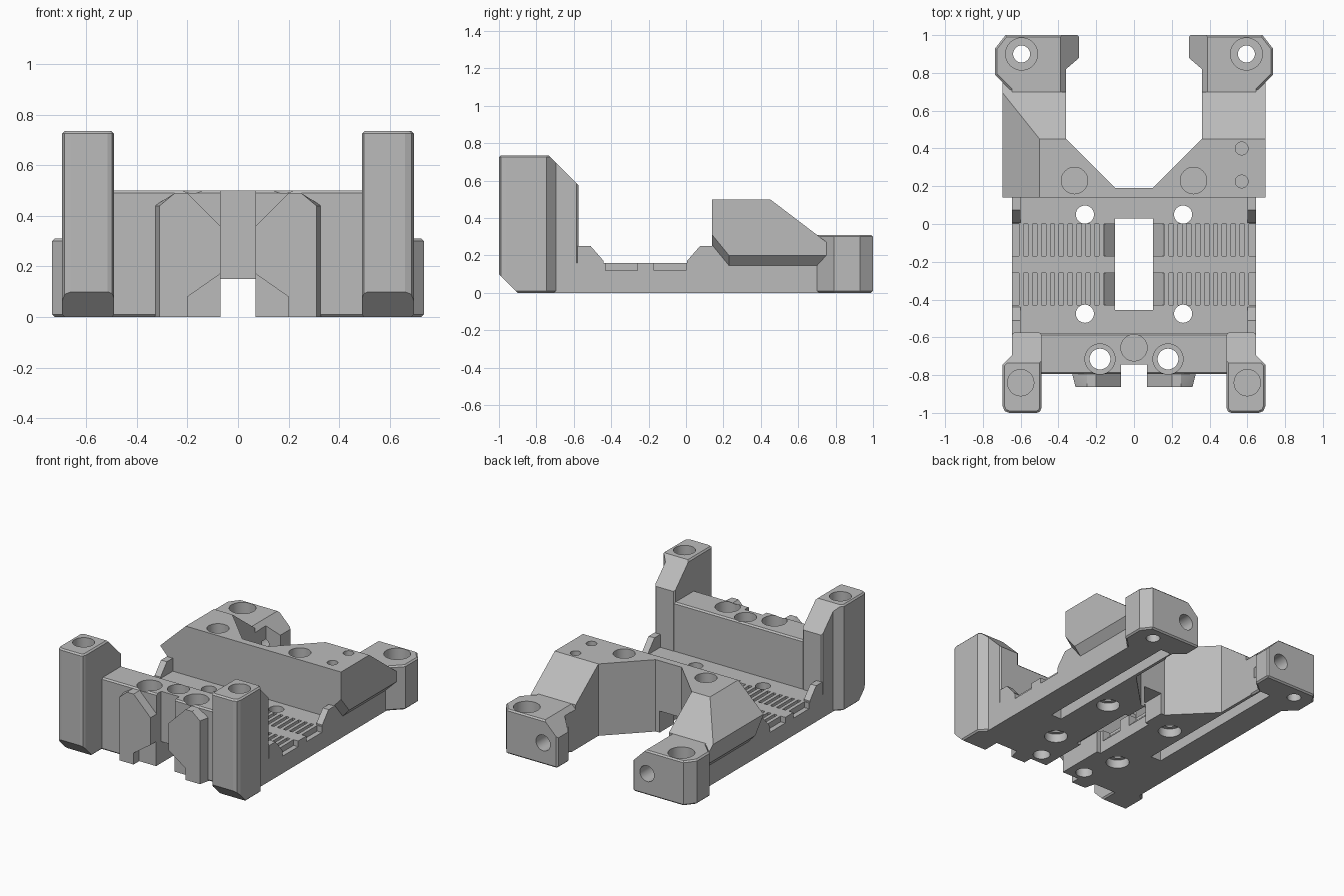
import bpy, bmesh, math
from mathutils import Vector

cube = bpy.data.objects.get("Cube")
if cube:
    bpy.data.objects.remove(cube, do_unlink=True)

scene = bpy.context.scene
grey = bpy.data.materials.new("plain grey")
grey.use_nodes = True
COLOUR = (0.5, 0.5, 0.5, 1)
grey.diffuse_color = COLOUR
grey.node_tree.nodes["Principled BSDF"].inputs["Base Color"].default_value = COLOUR

cutters = bpy.data.collections.new("cutters")
scene.collection.children.link(cutters)
parts = []


def add(name, bm, cut):
    bmesh.ops.recalc_face_normals(bm, faces=bm.faces)
    mesh = bpy.data.meshes.new(name)
    bm.to_mesh(mesh)
    bm.free()
    mesh.materials.append(grey)
    ob = bpy.data.objects.new(name, mesh)
    if cut:
        ob.hide_render = True
        cutters.objects.link(ob)
    else:
        scene.collection.objects.link(ob)
        parts.append(ob)
    return ob


def extrude(bm, pts, axis, a, b):
    """Extrude a 2D outline along an axis from a to b."""
    place = {"x": lambda u, v, w: (w, u, v),
             "y": lambda u, v, w: (u, w, v),
             "z": lambda u, v, w: (u, v, w)}[axis]
    ends = [[bm.verts.new(place(u, v, w)) for u, v in pts] for w in (a, b)]
    bm.faces.new(ends[0])
    bm.faces.new(ends[1])
    n = len(pts)
    for i in range(n):
        j = (i + 1) % n
        bm.faces.new((ends[0][i], ends[0][j], ends[1][j], ends[1][i]))


def prism(name, pts, axis, a, b, cut=False, edge=0):
    bm = bmesh.new()
    extrude(bm, pts, axis, a, b)
    ob = add(name, bm, cut)
    if edge:
        mod = ob.modifiers.new("edge", "BEVEL")
        mod.width, mod.segments = edge, 1
        mod.limit_method, mod.angle_limit = "ANGLE", math.radians(60)
    return ob


def rect(x0, x1, y0, y1):
    return [(x0, y0), (x1, y0), (x1, y1), (x0, y1)]


def flip(pts, s):
    return [(s * p[0], *p[1:]) for p in pts]


def hull(name, pts):
    bm = bmesh.new()
    for p in pts:
        bm.verts.new(p)
    bmesh.ops.convex_hull(bm, input=bm.verts)
    bmesh.ops.dissolve_limit(bm, angle_limit=0.01, verts=bm.verts, edges=bm.edges)
    return add(name, bm, False)


def hole(u, v, r, a, b, axis="z", sides=32):
    ring = [(u + r * math.cos(t * math.tau / sides), v + r * math.sin(t * math.tau / sides))
            for t in range(sides)]
    prism("hole_cutter", ring, axis, a, b, cut=True)


# Base plate, front wall and rear block
prism("base_plate", rect(-0.645, 0.645, -0.72, 0.3), "z", 0, 0.16)
prism("front_wall", rect(-0.52, 0.52, -0.795, -0.578), "z", 0, 0.5, edge=0.01)
prism("rear_block", [(0.14, 0), (0.14, 0.5), (0.45, 0.5), (0.7, 0.31), (0.75, 0.31), (0.75, 0)],
      "x", -0.645, 0.645)

for s, side in ((1, "left"), (-1, "right")):
    # Tall front posts
    prism(side + "_front_post", flip(
        [(0.49, -0.975), (0.498, -0.993), (0.515, -1), (0.66, -1), (0.685, -0.99), (0.695, -0.965),
         (0.695, -0.745), (0.645, -0.695), (0.645, -0.575), (0.49, -0.575)], s),
        "z", 0, 0.735, edge=0.01)
    # Screw bosses on the front wall
    face = [(0.07, 0), (0.31, 0), (0.31, 0.44), (0.25, 0.49), (0.2, 0.49), (0.07, 0.36)]
    boss = [(x, -0.862, z) for x, z in face]
    boss += [(x + (0.02 if x > 0.3 else 0), -0.78, z) for x, z in face]
    hull(side + "_screw_boss", flip(boss, s))
    # Rear feet
    prism(side + "_rear_foot", flip(
        [(0.36, 0.69), (0.36, 0.82), (0.29, 0.88), (0.29, 1), (0.68, 1), (0.735, 0.93),
         (0.735, 0.79), (0.645, 0.7)], s), "z", 0, 0.31, edge=0.01)
    # Overhanging flank of the rear block
    inner = [(0.14, 0.25), (0.23, 0.14), (0.7, 0.14), (0.14, 0.5), (0.45, 0.5), (0.75, 0.272)]
    outer = [(0.14, 0.31), (0.23, 0.2), (0.75, 0.2), (0.14, 0.5), (0.45, 0.5), (0.75, 0.272)]
    hull(side + "_flank", flip([(0.64, y, z) for y, z in inner]
                               + [(0.695, y, z) for y, z in outer], s))
    # Small side tabs beside the belt bed
    tab = [(-0.58, 0.1), (-0.58, 0.25), (-0.51, 0.25), (-0.44, 0.17), (-0.44, 0.1)]
    for end, outline in (("front", tab), ("rear", [(-0.435 - y, z) for y, z in tab])):
        prism(f"{side}_{end}_tab", outline, "x", s * 0.6, s * 0.645)

    # Belt teeth grooves, with ramps at the inner end and a step at the outer end
    bm = bmesh.new()
    for y0, y1 in ((-0.43, -0.26), (-0.17, 0)):
        for i in range(9):
            x = 0.185 + 0.047 * i
            extrude(bm, flip(rect(x, x + 0.023, 0.12, 0.3), s), "y", y0, y1)
        extrude(bm, flip(rect(0.61, 0.7, 0.12, 0.155 + 0.045), s), "y", y0, y1)
        extrude(bm, flip([(0.08, 0.06), (0.16, 0.14), (0.16, 0.3), (0.08, 0.3)], s), "y", y0, y1)
    add("belt_groove_cutter", bm, True)

    # Notches, chamfers and the underside slots
    prism("boss_notch", flip([(0.05, -0.1), (0.2, -0.1), (0.2, 0.08), (0.05, 0.185)], s),
          "y", -0.9, -0.8, cut=True)
    prism("foot_chamfer", flip([(0.25, 0.17), (0.45, 0.37), (0.25, 0.37)], s),
          "y", 0.7, 1.1, cut=True)
    prism("underside_slot", rect(s * 0.38, s * 0.46, -0.28, 0.82), "z", -0.1, 0.1, cut=True)

    # Holes
    hole(s * 0.6, -0.84, 0.07, 0.45, 0.9)
    hole(s * 0.18, -0.715, 0.08, 0.4, 0.6)
    hole(s * 0.18, -0.715, 0.055, -0.1, 0.45)
    for y in (0.05, -0.475):
        hole(s * 0.26, y, 0.048, -0.1, 0.3)
        hole(s * 0.26, y, 0.075, -0.1, 0.06)
    hole(s * 0.315, 0.23, 0.07, 0.35, 0.6)
    hole(s * 0.595, 0.9, 0.085, 0.2, 0.4)
    hole(s * 0.595, 0.9, 0.045, -0.1, 0.25)
    hole(s * 0.4, 0.15, 0.055, 0.78, 1.1, axis="y")

hole(0, -0.655, 0.07, 0.35, 0.6)
for y in (0.4, 0.225):
    hole(0.57, y, 0.034, 0.35, 0.6)

# Central openings
prism("centre_channel", rect(-0.07, 0.07, -0.1, 0.15), "y", -1.1, 0.3, cut=True)
prism("centre_window", rect(-0.1, 0.1, -0.455, 0.03), "z", -0.2, 0.32, cut=True)
prism("front_recess", rect(-0.07, 0.07, -0.95, -0.745), "z", -0.1, 0.8, cut=True)
prism("rear_mouth", [(-0.359, 0.45), (-0.1, 0.19), (0.1, 0.19), (0.359, 0.45),
                     (0.359, 0.81), (-0.359, 0.81)], "z", -0.1, 0.8, cut=True)

# Post slopes and the single sloping shoulder
prism("post_toe_cutter", [(-1.1, 0.2), (-0.8, -0.1), (-1.1, -0.1)], "x", -0.9, 0.9, cut=True)
prism("post_back_cutter", [(-0.86, 0.86), (-0.5, 0.5), (-0.5, 0.86)], "x", -0.9, 0.9, cut=True)
prism("shoulder_cutter", [(-0.8, 0.215), (-0.3, 0.69), (-0.8, 0.69)], "y", 0.1, 0.7, cut=True)

# Cut every part, then drop the cutters
for ob in parts:
    mod = ob.modifiers.new("cuts", "BOOLEAN")
    mod.operand_type, mod.collection = "COLLECTION", cutters
    mod.operation, mod.solver = "DIFFERENCE", "EXACT"
bpy.context.view_layer.update()
graph = bpy.context.evaluated_depsgraph_get()
baked = [bpy.data.meshes.new_from_object(ob.evaluated_get(graph)) for ob in parts]
for ob, mesh in zip(parts, baked):
    ob.modifiers.clear()
    ob.data = mesh
    mesh.materials.clear()
    mesh.materials.append(grey)
    for poly in mesh.polygons:
        poly.material_index = 0
for ob in list(cutters.objects):
    bpy.data.objects.remove(ob, do_unlink=True)
bpy.data.collections.remove(cutters)

# Smooth hole walls, sharp edges elsewhere
for ob in scene.objects:
    ob.select_set(ob in parts)
bpy.context.view_layer.objects.active = parts[0]
bpy.ops.object.shade_smooth_by_angle(angle=math.radians(20))
